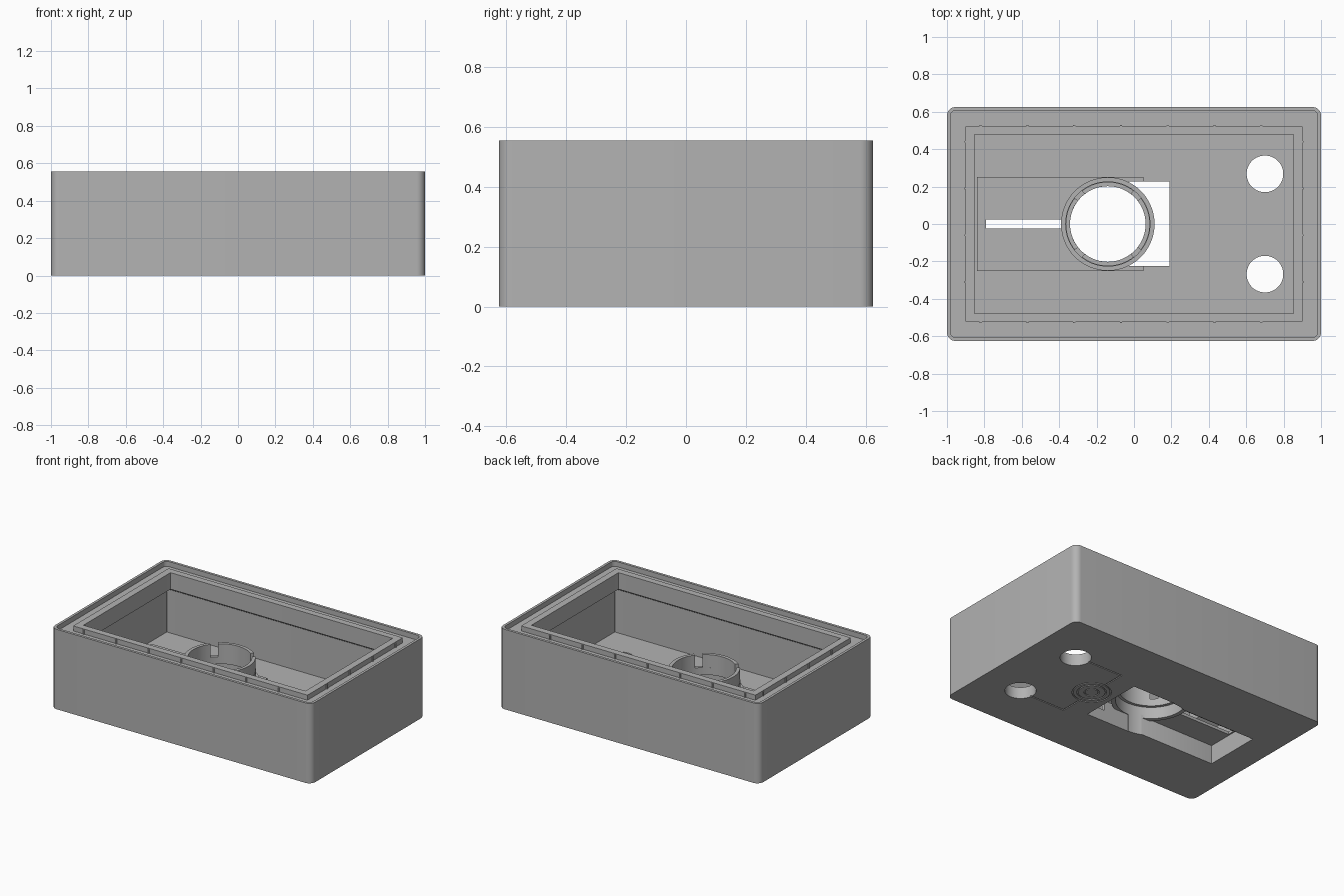
import bpy, bmesh, math
from mathutils import Matrix

cube = bpy.data.objects.get("Cube")
if cube:
    bpy.data.objects.remove(cube, do_unlink=True)

grey = bpy.data.materials.new("plain grey")
grey.use_nodes = True
grey.diffuse_color = (0.45, 0.45, 0.45, 1)
grey.node_tree.nodes["Principled BSDF"].inputs["Base Color"].default_value = (0.45, 0.45, 0.45, 1)


def finish(name, bm):
    bmesh.ops.recalc_face_normals(bm, faces=bm.faces)
    mesh = bpy.data.meshes.new(name)
    bm.to_mesh(mesh)
    bm.free()
    mesh.materials.append(grey)
    ob = bpy.data.objects.new(name, mesh)
    bpy.context.collection.objects.link(ob)
    return ob


def box(name, x0, x1, y0, y1, z0, z1):
    bm = bmesh.new()
    m = Matrix.Translation(((x0 + x1) / 2, (y0 + y1) / 2, (z0 + z1) / 2))
    bmesh.ops.create_cube(bm, size=1, matrix=m @ Matrix.Diagonal((x1 - x0, y1 - y0, z1 - z0, 1)))
    return finish(name, bm)


def cylinder(name, x, y, r, z0, z1, n=64):
    bm = bmesh.new()
    bmesh.ops.create_cone(bm, cap_ends=True, segments=n, radius1=r, radius2=r, depth=z1 - z0,
                          matrix=Matrix.Translation((x, y, (z0 + z1) / 2)))
    return finish(name, bm)


def revolve(name, x, y, section, a0=0, a1=360, n=64):
    """Sweep a closed (radius, z) section round a vertical axis, capping partial sweeps."""
    bm = bmesh.new()
    full = a1 - a0 == 360
    rings = []
    for i in range(n if full else n + 1):
        a = math.radians(a0 + (a1 - a0) * i / n)
        rings.append([bm.verts.new((x + r * math.cos(a), y + r * math.sin(a), z)) for r, z in section])
    pairs = list(zip(rings, rings[1:])) + ([(rings[-1], rings[0])] if full else [])
    k = len(section)
    for p, q in pairs:
        for j in range(k):
            bm.faces.new((p[j], p[(j + 1) % k], q[(j + 1) % k], q[j]))
    if not full:
        bm.faces.new(rings[0])
        bm.faces.new(rings[-1])
    return finish(name, bm)


def loft(name, levels, steps=8):
    """Skin rounded rectangles given as (half x, half y, corner radius, z)."""
    bm = bmesh.new()
    rings = []
    for hx, hy, r, z in levels:
        ring = []
        for c, (sx, sy) in enumerate(((1, 1), (-1, 1), (-1, -1), (1, -1))):
            for i in range(steps + 1):
                a = math.pi / 2 * (c + i / steps)
                ring.append(bm.verts.new((sx * (hx - r) + r * math.cos(a),
                                          sy * (hy - r) + r * math.sin(a), z)))
        rings.append(ring)
    k = len(rings[0])
    for p, q in zip(rings, rings[1:]):
        for j in range(k):
            bm.faces.new((p[j], p[(j + 1) % k], q[(j + 1) % k], q[j]))
    bm.faces.new(rings[0])
    bm.faces.new(rings[-1])
    return finish(name, bm)


def combine(ob, tools, operation):
    """Apply booleans and remove the tools."""
    for t in tools:
        mod = ob.modifiers.new("bool", "BOOLEAN")
        mod.operation, mod.solver, mod.object = operation, "EXACT", t
        bpy.context.view_layer.update()
        mesh = bpy.data.meshes.new_from_object(ob.evaluated_get(bpy.context.evaluated_depsgraph_get()))
        ob.modifiers.clear()
        ob.data = mesh
        bpy.data.objects.remove(t, do_unlink=True)


def smooth(ob):
    bpy.ops.object.select_all(action="DESELECT")
    ob.select_set(True)
    bpy.context.view_layer.objects.active = ob
    bpy.ops.object.shade_smooth_by_angle(angle=math.radians(30))


# Enclosure: outer wall, rim, sealing ledge, raised ridge, undercut cavity, floor
case = loft("enclosure", [
    (1, 0.625, 0.045, 0), (1, 0.625, 0.045, 0.555), (0.982, 0.607, 0.03, 0.555),
    (0.982, 0.607, 0.03, 0.52), (0.9, 0.523, 0.003, 0.52), (0.9, 0.523, 0.003, 0.555),
    (0.853, 0.478, 0.003, 0.555), (0.853, 0.478, 0.003, 0.44), (0.95, 0.575, 0.003, 0.38),
    (0.95, 0.575, 0.003, 0.08)])

# Raised housing over the underside recess
combine(case, [box("housing", -0.84, 0.05, -0.252, 0.252, 0.03, 0.15)], "UNION")

cx = -0.14
cuts = [
    box("recess", -0.8, cx, -0.2, 0.2, -0.1, 0.13),
    box("window", cx, 0.19, -0.225, 0.227, -0.1, 0.13),
    box("roof_opening", -0.03, 0.2, -0.225, 0.227, 0.1, 0.3),
    cylinder("socket_bore", cx, 0, 0.222, -0.1, 0.3),
    box("slot", -0.79, -0.35, -0.025, 0.025, 0.1, 0.3),
]
# Cable holes and shallow guide grooves under the floor
for s in (1, -1):
    cuts.append(cylinder("cable_hole", 0.7, s * 0.268, 0.098, -0.1, 0.3))
    cuts.append(box("groove", 0.335, 0.61, s * 0.28 - 0.004, s * 0.28 + 0.004, -0.1, 0.006))
    y0, y1 = sorted((s * 0.125, s * 0.28))
    cuts.append(box("groove", 0.335, 0.343, y0, y1, -0.1, 0.006))
for r in (0.115, 0.085, 0.04):
    cuts.append(revolve("ring_groove", 0.345, 0,
                        [(r, -0.1), (r + 0.008, -0.1), (r + 0.008, 0.006), (r, 0.006)]))
combine(case, cuts, "DIFFERENCE")
smooth(case)

# Socket: low flange, inner lip and four upright arcs
smooth(revolve("socket_flange", cx, 0, [
    (0.25, 0.12), (0.25, 0.19), (0.228, 0.19), (0.228, 0.25), (0.202, 0.25),
    (0.202, 0.2), (0.222, 0.2), (0.222, 0.12)]))
for q in range(4):
    smooth(revolve("socket_arc", cx, 0, [(0.202, 0.245), (0.225, 0.245), (0.225, 0.34), (0.202, 0.34)],
                   q * 90 - 38, q * 90 + 38, 16))

# Small snap ribs round the ridge
for s in (1, -1):
    for i in range(7):
        cylinder("snap_rib", -0.82 + 0.25 * i, s * 0.523, 0.007, 0.52, 0.55, 8)
    for i in range(4):
        cylinder("snap_rib", s * 0.9, 0.44 - 0.25 * i, 0.007, 0.52, 0.55, 8)
